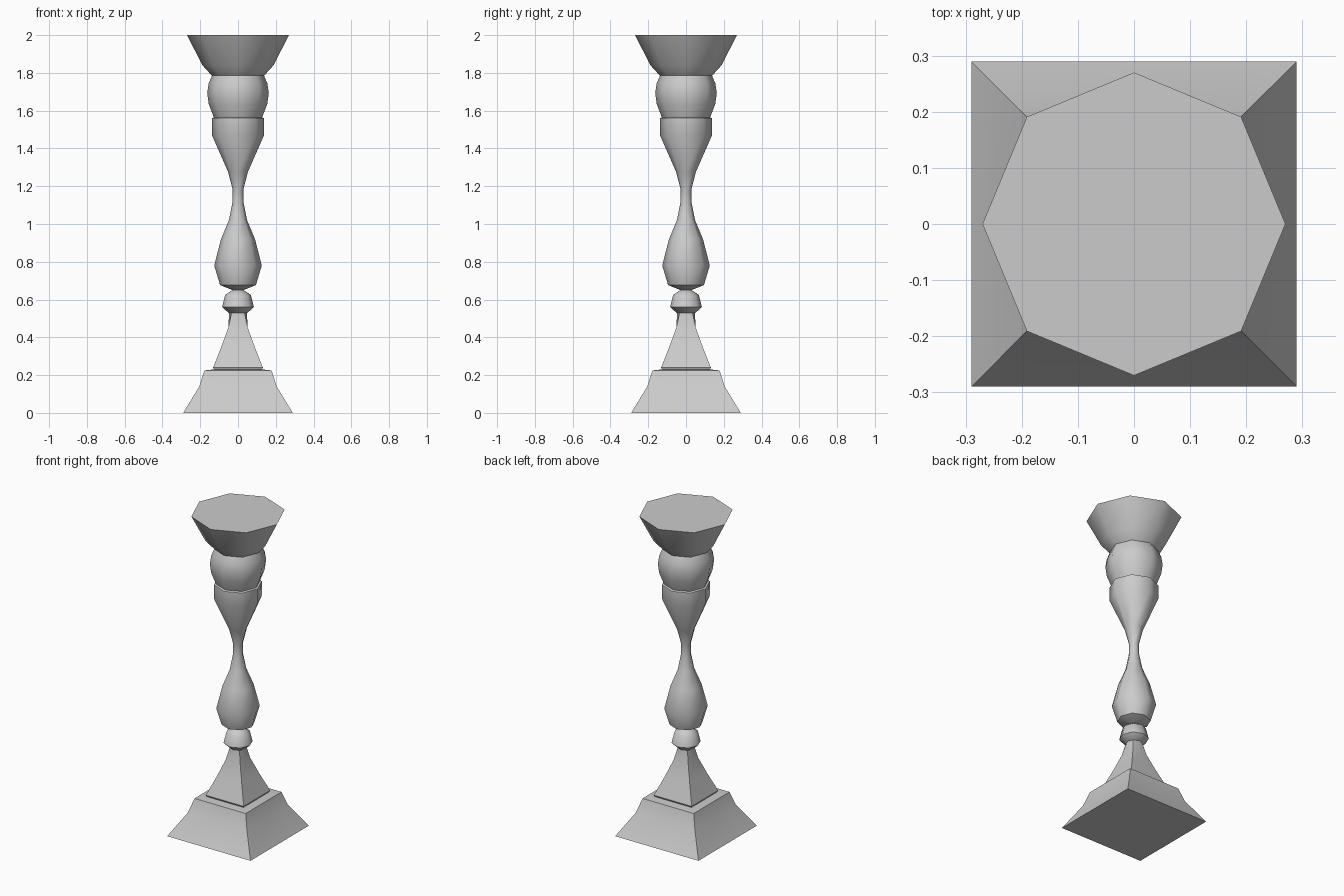
import bpy
import bmesh
import math

cube = bpy.data.objects.get("Cube")
if cube:
    bpy.data.objects.remove(cube, do_unlink=True)

stone = bpy.data.materials.new("grey_stone")
stone.use_nodes = True
stone.diffuse_color = (0.6, 0.6, 0.6, 1)
stone.node_tree.nodes["Principled BSDF"].inputs["Base Color"].default_value = (0.6, 0.6, 0.6, 1)


def ring(bm, radius, z, square):
    """Eight points round the axis: an octagon, or a square with mid-edge points."""
    verts = []
    for i in range(8):
        a = i * math.pi / 4
        r = radius * math.sqrt(2) if square and i % 2 else radius
        verts.append(bm.verts.new((r * math.cos(a), r * math.sin(a), z)))
    return verts


def loft(name, profile):
    """Skin a stack of (radius, height, is_square) rings and cap both ends."""
    bm = bmesh.new()
    rings = [ring(bm, *p) for p in profile]
    for low, high in zip(rings, rings[1:]):
        for i in range(8):
            j = (i + 1) % 8
            bm.faces.new((low[i], low[j], high[j], high[i]))
    bm.faces.new(rings[0][::-1])
    bm.faces.new(rings[-1])
    bmesh.ops.recalc_face_normals(bm, faces=bm.faces)
    mesh = bpy.data.meshes.new(name)
    bm.to_mesh(mesh)
    bm.free()
    mesh.materials.append(stone)
    obj = bpy.data.objects.new(name, mesh)
    bpy.context.collection.objects.link(obj)
    bpy.ops.object.select_all(action='DESELECT')
    obj.select_set(True)
    bpy.context.view_layer.objects.active = obj
    bpy.ops.object.shade_smooth_by_angle(angle=math.radians(46))


def turned(*points):
    return [(r, z, False) for r, z in points]


def squared(*points):
    return [(r, z, True) for r, z in points]


# Square plinth, then the tapered pedestal that turns octagonal at its neck
loft("plinth", squared((0.29, 0), (0.205, 0.14), (0.178, 0.225), (0.127, 0.23)))
loft("pedestal", squared((0.127, 0.23), (0.132, 0.24), (0.088, 0.35), (0.05, 0.455))
     + turned((0.048, 0.53)))

# Turned shaft
loft("collar_bead", turned((0.048, 0.528), (0.084, 0.56), (0.068, 0.625), (0.03, 0.65)))
loft("lower_baluster", turned((0.03, 0.65), (0.095, 0.677), (0.126, 0.78), (0.09, 0.92),
                              (0.048, 1.02), (0.03, 1.11), (0.028, 1.18), (0.052, 1.275),
                              (0.138, 1.47), (0.138, 1.56), (0.128, 1.565)))
loft("upper_bulb", turned((0.128, 1.565), (0.155, 1.635), (0.163, 1.695),
                          (0.155, 1.745), (0.138, 1.785)))

# Flared top
loft("flared_capital", turned((0.138, 1.785), (0.188, 1.84), (0.27, 2.0)))
